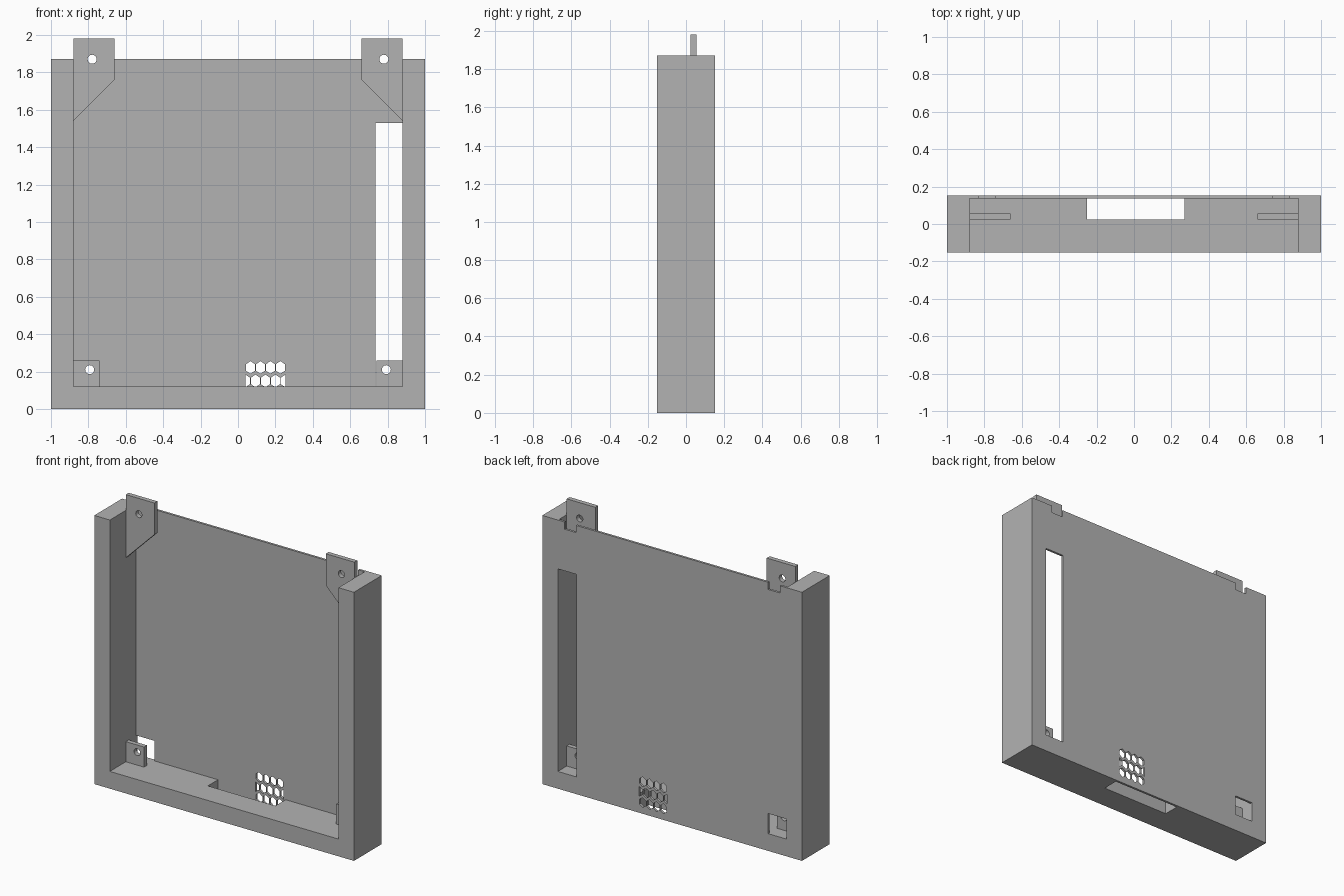
import bpy
import bmesh
import math

default = bpy.data.objects.get("Cube")
if default:
    bpy.data.objects.remove(default, do_unlink=True)

# Overall dimensions
DEPTH = 0.153        # half depth of the body
TOP = 1.87           # top of the body
INNER = 0.88         # half width of the recess
FLOOR = 0.12         # top of the bottom wall
PANEL = 0.137        # front of the back panel
TAB_FRONT, TAB_BACK = 0.023, 0.055

grey = bpy.data.materials.new("plain_grey")
grey.use_nodes = True
grey.diffuse_color = (0.45, 0.45, 0.45, 1)
grey.node_tree.nodes["Principled BSDF"].inputs["Base Color"].default_value = grey.diffuse_color


def rect(x0, x1, z0, z1):
    return [(x0, z0), (x1, z0), (x1, z1), (x0, z1)]


def circle(cx, cz, r, n=24):
    return [(cx + r * math.cos(i * math.tau / n), cz + r * math.sin(i * math.tau / n))
            for i in range(n)]


def mirror(points):
    return [(-x, z) for x, z in points]


def prism(name, outlines, y0, y1):
    """Extrude front-view outlines from y0 to y1 as one object."""
    bm = bmesh.new()
    for points in outlines:
        face = bm.faces.new([bm.verts.new((x, y0, z)) for x, z in points])
        moved = bmesh.ops.extrude_face_region(bm, geom=[face])["geom"]
        for v in moved:
            if isinstance(v, bmesh.types.BMVert):
                v.co.y = y1
    bmesh.ops.recalc_face_normals(bm, faces=bm.faces)
    mesh = bpy.data.meshes.new(name)
    bm.to_mesh(mesh)
    bm.free()
    mesh.materials.append(grey)
    obj = bpy.data.objects.new(name, mesh)
    bpy.context.collection.objects.link(obj)
    return obj


def cut(obj, outlines, y0, y1):
    """Remove extruded outlines from an object."""
    cutter = prism("cutter", outlines, y0, y1)
    cutter.hide_render = True
    mod = obj.modifiers.new("cut", "BOOLEAN")
    mod.operation = "DIFFERENCE"
    mod.solver = "EXACT"
    mod.object = cutter
    bpy.context.view_layer.objects.active = obj
    bpy.ops.object.modifier_apply(modifier=mod.name)
    bpy.data.objects.remove(cutter, do_unlink=True)


# Body: a shallow tray open at the front and top
body = prism("body", [rect(-1, 1, 0, TOP)], -DEPTH, DEPTH)
cut(body, [rect(-INNER, INNER, FLOOR, TOP + 0.3)], -0.4, PANEL)

# Opening through the bottom wall
cut(body, [rect(-0.25, 0.27, -0.1, FLOOR + 0.05)], 0.025, PANEL)

# Tall slot, square window and screw notches in the back panel
notch = rect(0.74, 0.83, TOP - 0.05, TOP + 0.1)
cut(body, [rect(0.735, INNER, FLOOR, 1.53),
           rect(-INNER, -0.74, FLOOR, 0.26),
           notch, mirror(notch)], 0.1, 0.3)

# Vent: three staggered rows of stretched hexagons, trimmed at the sides
PITCH, LEFT = 0.0533, 0.04
RIGHT = LEFT + 4 * PITCH
hexagons = []
for row in range(3):
    cz = 0.222 - 0.072 * row
    shift = 0 if row == 1 else PITCH / 2
    for col in range(5 if row == 1 else 4):
        cx = LEFT + shift + col * PITCH
        w, h = 0.0247, 0.034
        points = [(cx, cz + h), (cx - w, cz + h / 2), (cx - w, cz - h / 2),
                  (cx, cz - h), (cx + w, cz - h / 2), (cx + w, cz + h / 2)]
        hexagons.append([p for p in points if LEFT - 0.001 < p[0] < RIGHT + 0.001])
cut(body, hexagons, 0.13, 0.3)

# Mounting tabs with screw holes, mirrored left and right
upper = [(INNER, 1.54), (INNER, 1.98), (0.66, 1.98), (0.66, 1.76)]
lower = rect(0.74, INNER, FLOOR, 0.26)
for label, outline, hole in (("upper_tab", upper, circle(0.78, TOP, 0.024)),
                             ("lower_tab", lower, circle(0.793, 0.21, 0.024))):
    for side, flip in (("left", lambda p: p), ("right", mirror)):
        tab = prism(side + "_" + label, [flip(outline)], TAB_FRONT, TAB_BACK)
        cut(tab, [flip(hole)], TAB_FRONT - 0.1, TAB_BACK + 0.1)
